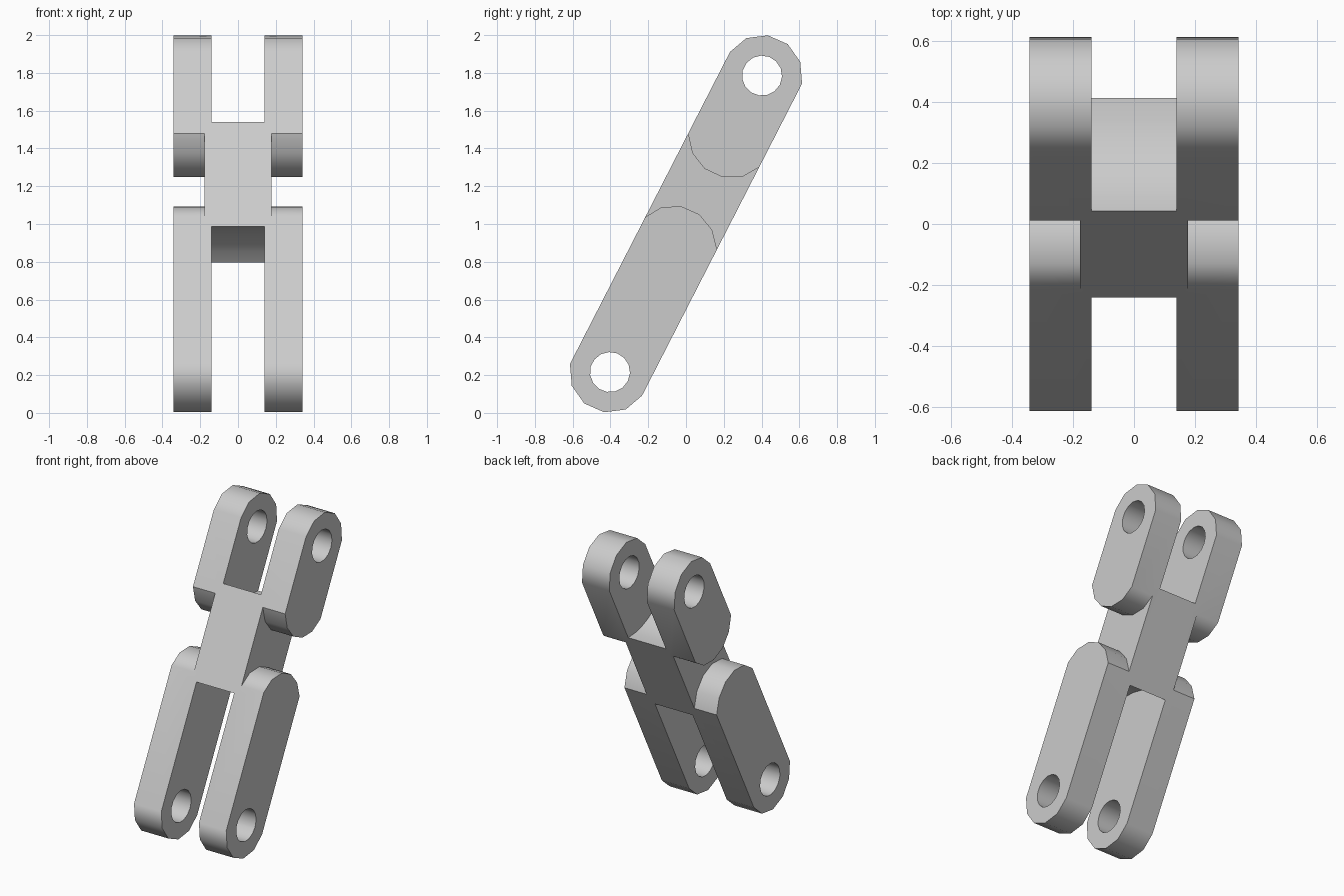
import bpy, bmesh
from math import radians, sin, cos

cube = bpy.data.objects.get("Cube")
if cube:
    bpy.data.objects.remove(cube, do_unlink=True)

HALF_DEPTH = 0.208     # half thickness of every bar, front to back
PIN = 0.882            # pin hole distance from the middle
INNER, OUTER = 0.14, 0.3425
TILT = radians(-27.15)

grey = bpy.data.materials.new("light_grey")
grey.use_nodes = True
colour = (0.6, 0.6, 0.6, 1)
grey.diffuse_color = colour
grey.node_tree.nodes["Principled BSDF"].inputs["Base Color"].default_value = colour


def arc(centre, radius, start, end, count):
    """Arc points (depth, height); the first and last sit on the bar's faces."""
    points = []
    for i in range(count):
        a = radians(start + (end - start) * i / (count - 1))
        points.append([radius * cos(a), centre + radius * sin(a)])
    for p in (points[0], points[-1]):
        p[0] = HALF_DEPTH if p[0] > 0 else -HALF_DEPTH
    return points


def extrude_profile(name, profile, x0, x1):
    bm = bmesh.new()
    face = bm.faces.new([bm.verts.new((x0, y, z)) for y, z in profile])
    grown = bmesh.ops.extrude_face_region(bm, geom=[face])["geom"]
    moved = [v for v in grown if isinstance(v, bmesh.types.BMVert)]
    bmesh.ops.translate(bm, verts=moved, vec=(x1 - x0, 0, 0))
    bmesh.ops.recalc_face_normals(bm, faces=bm.faces)
    mesh = bpy.data.meshes.new(name)
    bm.to_mesh(mesh)
    bm.free()
    mesh.materials.append(grey)
    obj = bpy.data.objects.new(name, mesh)
    bpy.context.collection.objects.link(obj)
    return obj


def combine(target, tool, operation):
    mod = target.modifiers.new(operation, 'BOOLEAN')
    mod.operation, mod.solver, mod.object = operation, 'EXACT', tool
    bpy.context.view_layer.objects.active = target
    bpy.ops.object.modifier_apply(modifier=mod.name)
    bpy.data.objects.remove(tool, do_unlink=True)


# Central bar with a hollow clearance curve at each end
upper_hollow = arc(PIN, 0.435, 180 + 61.4, 360 - 61.4, 7)
lower_hollow = arc(-0.504, 0.435, 61.4, 180 - 61.4, 7)
link = extrude_profile("double_fork_link", upper_hollow + lower_hollow, -0.177, 0.177)

# Fork arms: rounded pin end and flatter rounded root end
upper_arm = arc(PIN, 0.215, 15.8, 171, 6) + arc(0.53, 0.23, 206, 338, 6)
lower_arm = arc(-PIN, 0.215, 195.8, 351, 6) + arc(-0.15, 0.23, 27, 159, 6)
for side in (-1, 1):
    for profile in (upper_arm, lower_arm):
        arm = extrude_profile("fork_arm", profile, side * INNER, side * OUTER)
        combine(link, arm, 'UNION')

# Pin holes
for height in (PIN, -PIN):
    circle = [(0.106 * cos(radians(a)), height + 0.106 * sin(radians(a)))
              for a in range(0, 360, 24)]
    combine(link, extrude_profile("pin_cutter", circle, -1, 1), 'DIFFERENCE')

# Lean the link backwards and stand it on the ground
link.rotation_euler.x = TILT
link.location.z = 1.001

# Smooth curved ends, crisp flat faces
bpy.ops.object.select_all(action='DESELECT')
link.select_set(True)
bpy.context.view_layer.objects.active = link
bpy.ops.object.shade_smooth_by_angle(angle=radians(38))
weighted = link.modifiers.new("flat_faces", 'WEIGHTED_NORMAL')
weighted.keep_sharp = True
